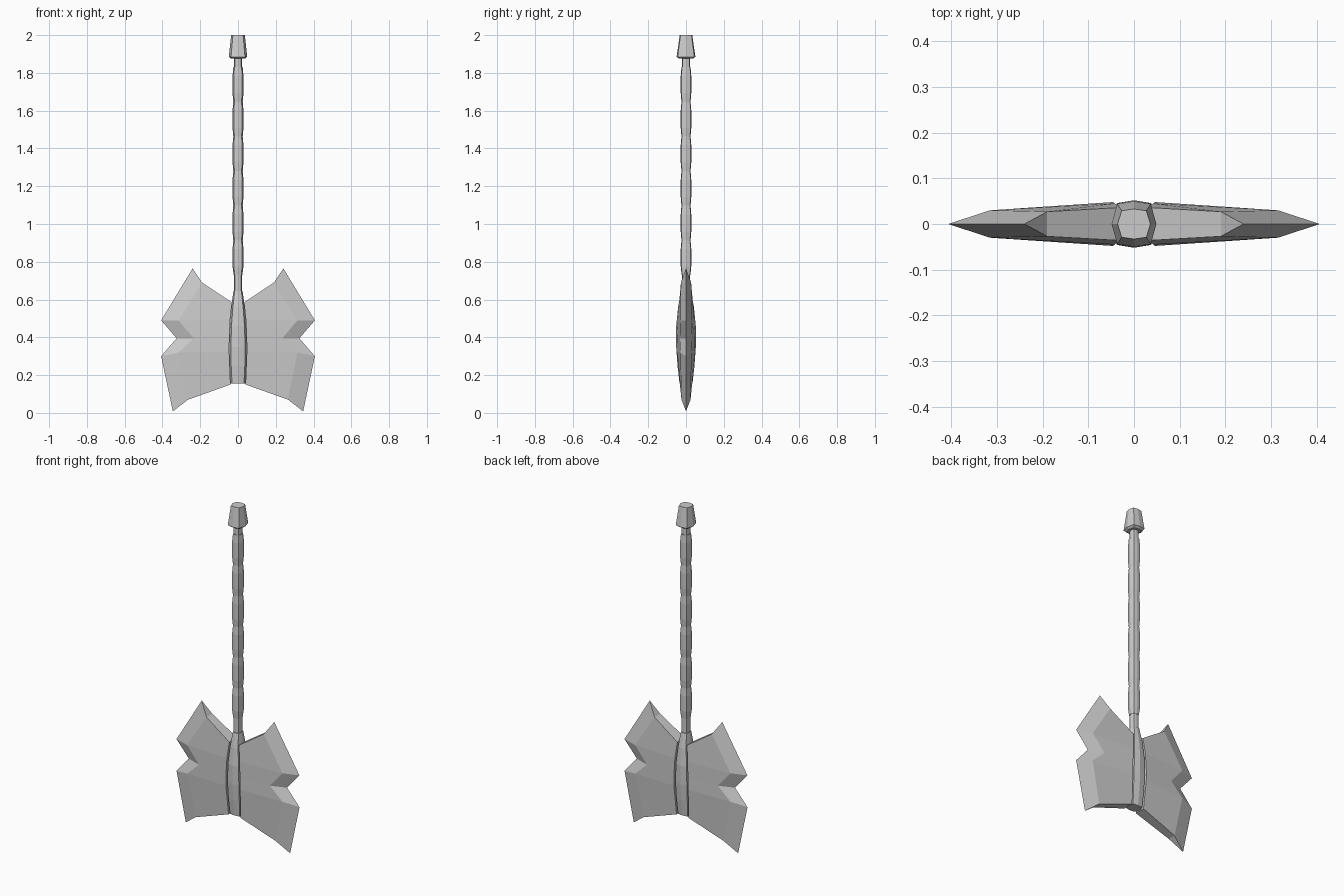
import bpy
import bmesh

cube = bpy.data.objects.get("Cube")
if cube:
    bpy.data.objects.remove(cube, do_unlink=True)

steel = bpy.data.materials.new("plain grey")
steel.use_nodes = True
GREY = (0.6, 0.6, 0.6, 1)
steel.diffuse_color = GREY
steel.node_tree.nodes["Principled BSDF"].inputs["Base Color"].default_value = GREY

# Flattened eight-sided section shared by all turned parts
SECTION = [(1, 0), (.75, .88), (0, 1), (-.75, .88),
           (-1, 0), (-.75, -.88), (0, -1), (.75, -.88)]


def finish(name, bm):
    bmesh.ops.recalc_face_normals(bm, faces=bm.faces)
    mesh = bpy.data.meshes.new(name)
    bm.to_mesh(mesh)
    bm.free()
    mesh.materials.append(steel)
    obj = bpy.data.objects.new(name, mesh)
    bpy.context.collection.objects.link(obj)
    return obj


def loft(name, profile):
    """Stack the section along z; profile holds (z, x radius, y radius)."""
    bm = bmesh.new()
    rings = [[bm.verts.new((x * rx, y * ry, z)) for x, y in SECTION]
             for z, rx, ry in profile]
    for low, high in zip(rings, rings[1:]):
        for i in range(8):
            j = (i + 1) % 8
            bm.faces.new((low[i], low[j], high[j], high[i]))
    bm.faces.new(rings[0][::-1])
    bm.faces.new(rings[-1])
    return finish(name, bm)


def blade(name, side):
    """Rows from top to bottom, each with root, bevel and cutting-edge points."""
    roots = [(.032, .036, .585), (.042, .045, .49), (.046, .048, .395),
             (.047, .047, .325), (.04, .032, .15)]
    bevels = [(.19, .027, .69), (.315, .03, .49), (.235, .033, .395),
              (.315, .03, .32), (.265, .024, .07)]
    edges = [(.24, .765), (.407, .49), (.325, .395), (.407, .30), (.345, .008)]
    bm = bmesh.new()

    def row(points, face):
        return [bm.verts.new((side * x, face * y, z)) for x, y, z in points]

    rf, rb = row(roots, -1), row(roots, 1)
    mf, mb = row(bevels, -1), row(bevels, 1)
    edge = [bm.verts.new((side * x, 0, z)) for x, z in edges]
    for i in range(4):
        for a, b in ((rf, mf), (mf, edge), (edge, mb), (mb, rb), (rb, rf)):
            bm.faces.new((a[i], b[i], b[i + 1], a[i + 1]))
    # Close the top and bottom rims
    for i in (0, -1):
        bm.faces.new((rf[i], mf[i], mb[i], rb[i]))
        bm.faces.new((mf[i], edge[i], mb[i]))
    return finish(name, bm)


blade("left_blade", 1)
blade("right_blade", -1)

# Swelling socket between the blades
loft("socket", [(.155, .042, .034), (.25, .048, .045), (.35, .05, .052),
                (.46, .046, .052), (.56, .036, .042), (.645, .024, .026)])

# Thin core visible above the socket and under the pommel
loft("shaft_core", [(.6, .021, .021), (1.9, .021, .021)])

# Grip with a gentle repeated swelling
grip = [(.73, .023, .023)]
STEPS = 6
STEP = 1.1 / STEPS
for n in range(STEPS):
    z = .73 + n * STEP
    grip += [(z + .25 * STEP, .029, .028), (z + .75 * STEP, .029, .028),
             (z + STEP, .025, .024)]
loft("grip", grip)

# Tapered pommel
loft("pommel", [(1.875, .036, .036), (1.885, .049, .05), (2.0, .036, .033)])
